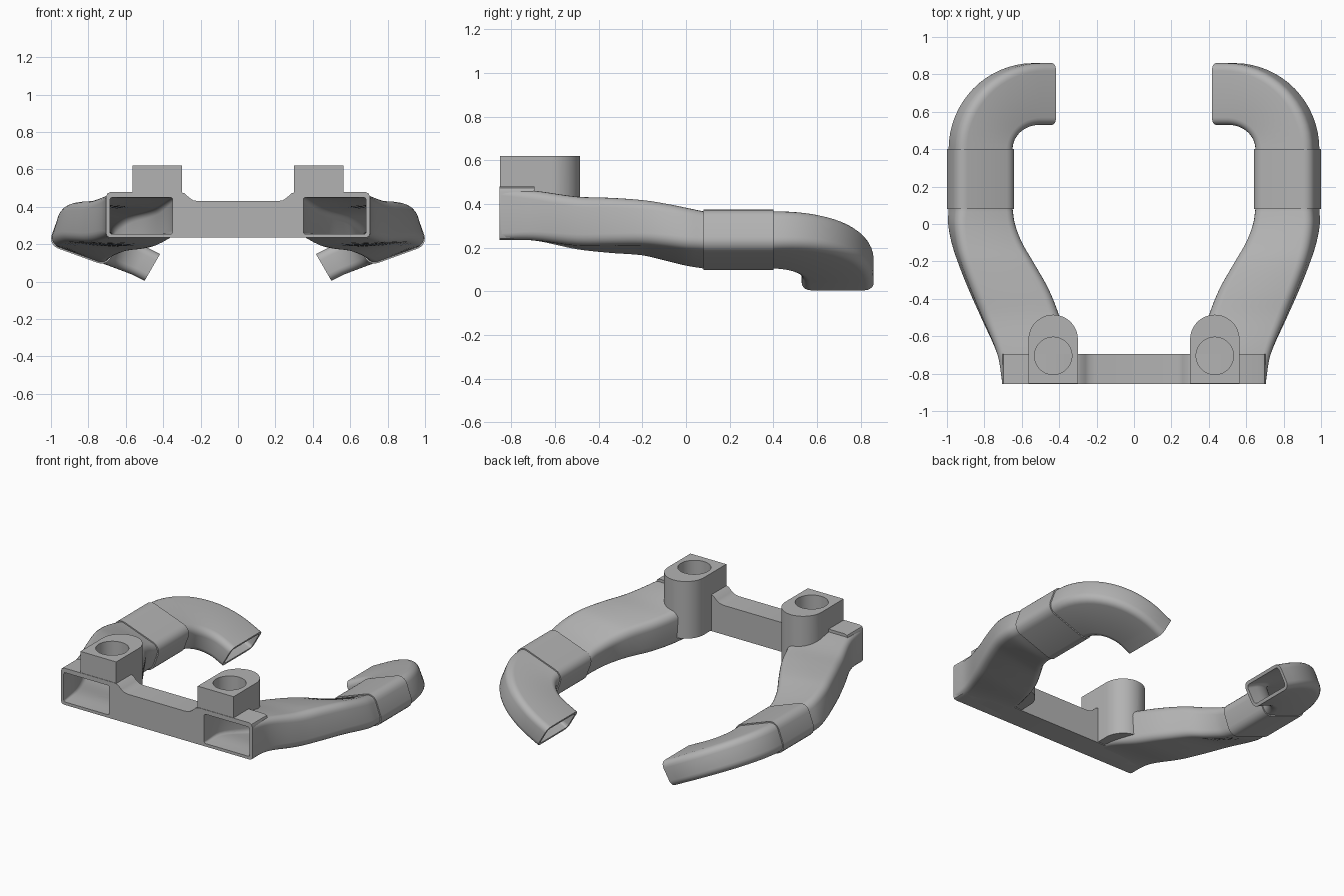
import bpy, bmesh
from math import sin, cos, pi, radians
from mathutils import Vector

cube = bpy.data.objects.get("Cube")
if cube:
    bpy.data.objects.remove(cube, do_unlink=True)

grey = bpy.data.materials.new("plain_grey")
grey.use_nodes = True
grey.diffuse_color = (0.45, 0.45, 0.45, 1)
grey.node_tree.nodes["Principled BSDF"].inputs["Base Color"].default_value = grey.diffuse_color

WALL = 0.02


def loft(name, rings):
    """Closed solid through equally sized rings of points."""
    bm = bmesh.new()
    loops = [[bm.verts.new(p) for p in ring] for ring in rings]
    n = len(loops[0])
    for a, b in zip(loops, loops[1:]):
        for i in range(n):
            j = (i + 1) % n
            bm.faces.new((a[i], a[j], b[j], b[i]))
    bm.faces.new(loops[0])
    bm.faces.new(loops[-1])
    bmesh.ops.recalc_face_normals(bm, faces=bm.faces)
    mesh = bpy.data.meshes.new(name)
    bm.to_mesh(mesh)
    bm.free()
    mesh.materials.append(grey)
    ob = bpy.data.objects.new(name, mesh)
    bpy.context.collection.objects.link(ob)
    return ob


def ring(station, grow=0.0):
    """Rounded rectangle: centre, turn about z, tilt about y, width, height, corner."""
    x, y, z, w, h, tilt, r, turn = station
    t, a = radians(tilt), radians(turn)
    u = Vector((cos(t) * cos(a), sin(a), sin(t) * cos(a)))
    v = Vector((-sin(t), 0, cos(t)))
    r = max(r + grow, 0.012)
    hw, hh = w / 2 + grow - r, h / 2 + grow - r
    points = []
    for k, (sx, sy) in enumerate(((1, 1), (-1, 1), (-1, -1), (1, -1))):
        for i in range(6):
            q = (k + i / 5) * pi / 2
            points.append(Vector((x, y, z)) + u * (sx * hw + r * cos(q)) + v * (sy * hh + r * sin(q)))
    return points


def smooth_path(keys, steps=5):
    """Cubic interpolation of stations, with slopes scaled to the spacing in y."""
    def slope(i, c):
        a, b = keys[max(i - 1, 0)], keys[min(i + 1, len(keys) - 1)]
        return (b[c] - a[c]) / (b[1] - a[1])
    out = []
    for i in range(len(keys) - 1):
        p, q = keys[i], keys[i + 1]
        d = q[1] - p[1]
        for s in range(steps):
            t = s / steps
            out.append(tuple(
                p[c] * (2*t**3 - 3*t**2 + 1) + q[c] * (3*t**2 - 2*t**3)
                + d * slope(i, c) * (t**3 - 2*t**2 + t) + d * slope(i + 1, c) * (t**3 - t**2)
                for c in range(8)))
    return out + [keys[-1]]


def finish(ob, cutters):
    """Cut, mirror to the other side and shade."""
    for cutter in cutters:
        m = ob.modifiers.new("cut", 'BOOLEAN')
        m.operation, m.solver, m.object = 'DIFFERENCE', 'EXACT', cutter
    m = ob.modifiers.new("mirror", 'MIRROR')
    m.use_clip = True
    dg = bpy.context.evaluated_depsgraph_get()
    mesh = bpy.data.meshes.new_from_object(ob.evaluated_get(dg))
    ob.modifiers.clear()
    ob.data = mesh
    for p in mesh.polygons:
        p.use_smooth = True
    mesh.set_sharp_from_angle(angle=radians(32))


# Duct stations: x, y, z, width, height, tilt, corner radius, turn
duct_keys = [
    (0.517, -0.85, 0.352, 0.375, 0.235, 0, 0.03, 0),
    (0.532, -0.70, 0.347, 0.395, 0.228, 0, 0.04, 0),
    (0.607, -0.50, 0.313, 0.415, 0.225, 3, 0.05, 0),
    (0.670, -0.35, 0.302, 0.418, 0.220, 6, 0.05, 0),
    (0.742, -0.20, 0.291, 0.390, 0.210, 9, 0.05, 0),
    (0.787, -0.10, 0.272, 0.360, 0.205, 13, 0.05, 0),
    (0.815, 0.00, 0.250, 0.338, 0.200, 17, 0.05, 0),
    (0.820, 0.08, 0.235, 0.325, 0.190, 20, 0.05, 0),
]
duct_path = smooth_path(duct_keys)


def along(y):
    return (0.82, y, 0.235, 0.325, 0.19, 20, 0.05, 0)


def elbow(f, extra=0.0):
    a = f * pi / 2
    x = 0.52 + 0.3 * cos(a) - extra
    d = 0.82 - x
    z = 0.235 - 0.36 * d - 0.22 * d * d
    return (x, 0.4 + 0.295 * sin(a), z, 0.325 + 0.005 * f, 0.19 - 0.025 * f,
            20 + 10 * f, 0.05 - 0.01 * f, 90 * f)


bend = [elbow(i / 16) for i in range(17)]
tip, past_tip = elbow(1, 0.062), elbow(1, 0.12)

# Hollow passage through the whole duct
front = list(duct_path[0])
front[1] = -0.9
passage = loft("passage_cutter", [ring(s, -WALL) for s in
               [tuple(front)] + duct_path + [along(0.24)] + bend + [tip, past_tip]])

# Round socket cut into each post
BX, BY, BR = 0.432, -0.617, 0.132


def disc(z, r, y):
    return [(BX + r * cos(i * pi / 24), y + r * sin(i * pi / 24), z) for i in range(48)]


socket = loft("socket_cutter", [disc(0.475, 0.1, -0.705), disc(0.7, 0.1, -0.705)])

# Duct arm, sleeve and curved outlet
arm = loft("duct_arm", [ring(s) for s in duct_path + [along(0.24)]])
outlet = loft("curved_outlet", [ring(s) for s in [along(0.24)] + bend + [tip]])
sleeve = loft("sleeve", [ring(along(y), 0.008) for y in (0.08, 0.4)])

# Mounting post with a rounded back
outline = [(BX + BR * cos(i * pi / 24), BY + BR * sin(i * pi / 24)) for i in range(25)]
outline += [(BX - BR, -0.852), (BX + BR, -0.852)]
post = loft("mounting_post", [[(x, y, z) for x, y in outline] for z in (0.24, 0.62)])

# Front crossbar, raised around the duct mouths
profile = [(0, 0.235), (0.685, 0.235), (0.699, 0.241), (0.705, 0.255), (0.705, 0.455),
           (0.698, 0.472), (0.68, 0.479), (0.31, 0.479), (0.285, 0.472), (0.26, 0.448),
           (0.24, 0.435), (0.21, 0.43), (0, 0.43)]
bar = loft("front_crossbar", [[(x, y, z) for x, z in profile] for y in (-0.855, -0.695)])
bm = bmesh.new()
bm.from_mesh(bar.data)
inner = [f for f in bm.faces if all(abs(v.co.x) < 1e-5 for v in f.verts)]
bmesh.ops.translate(bm, vec=(-0.02, 0, 0), verts=inner[0].verts)
bm.to_mesh(bar.data)
bm.free()

for part in (arm, outlet, sleeve, bar):
    finish(part, [passage])
finish(post, [passage, socket])
for cutter in (passage, socket):
    bpy.data.objects.remove(cutter, do_unlink=True)
